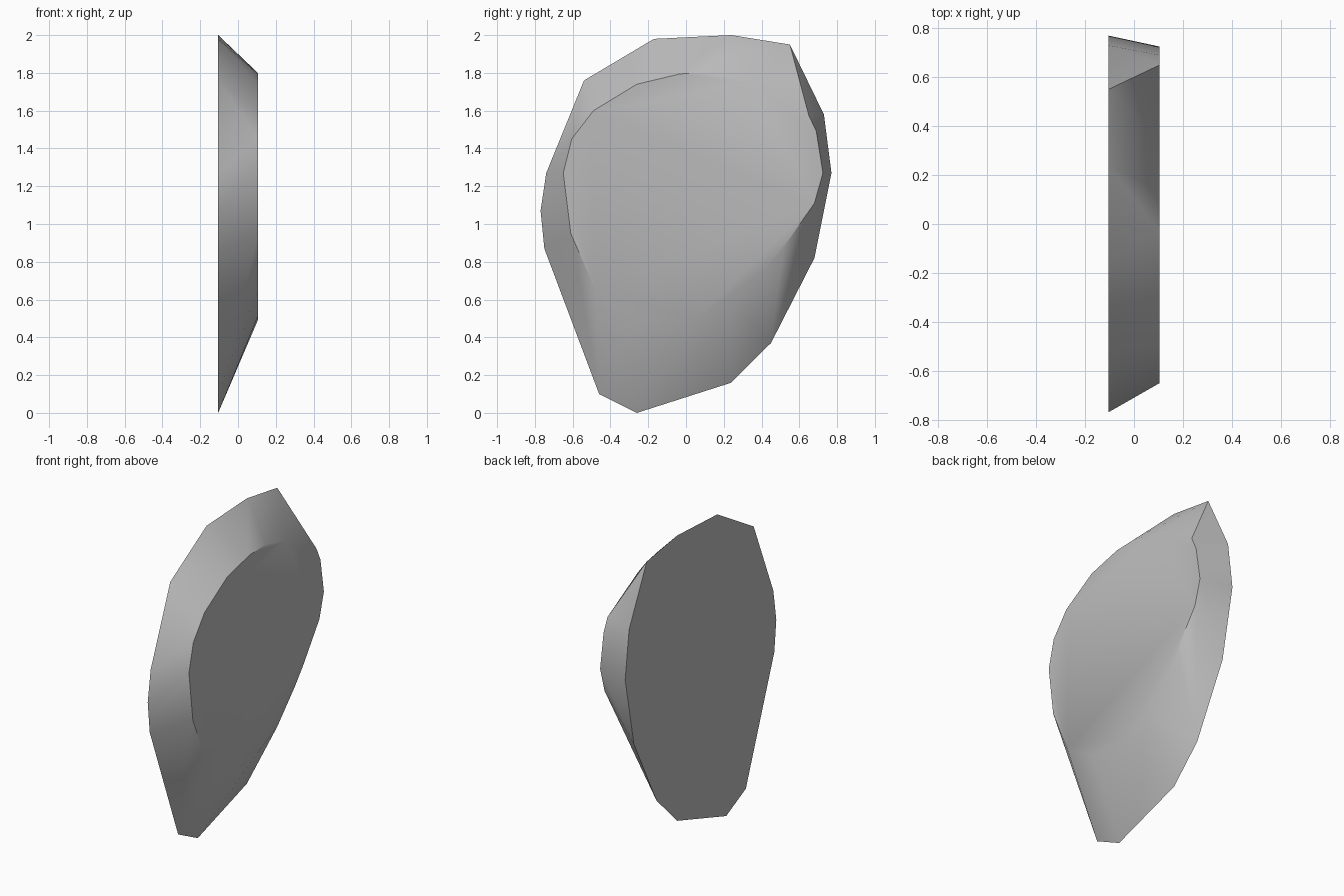
import bpy
import bmesh
import math

cube = bpy.data.objects.get("Cube")
if cube:
    bpy.data.objects.remove(cube, do_unlink=True)

HALF = 0.105

# Broad flat face outline (y, z)
broad = [(-0.17, 1.98), (0.24, 2.0), (0.55, 1.95), (0.73, 1.58), (0.77, 1.27),
         (0.68, 0.82), (0.45, 0.37), (0.24, 0.16), (-0.26, 0.0), (-0.46, 0.10),
         (-0.75, 0.87), (-0.77, 1.07), (-0.74, 1.27), (-0.54, 1.76)]

# Narrow flat face outline (y, z)
narrow = [(-0.26, 1.74), (-0.03, 1.795), (0.14, 1.8), (0.34, 1.745), (0.65, 1.575),
          (0.69, 1.49), (0.725, 1.27), (0.68, 1.11), (0.515, 0.875), (0.43, 0.77),
          (0.25, 0.58), (0.05, 0.49), (-0.25, 0.51), (-0.48, 0.65), (-0.61, 0.95),
          (-0.65, 1.27), (-0.605, 1.45), (-0.49, 1.60)]

# Stone colour
stone = bpy.data.materials.new("stone_grey")
stone.use_nodes = True
grey = (0.5, 0.5, 0.5, 1.0)
stone.diffuse_color = grey
stone.node_tree.nodes["Principled BSDF"].inputs["Base Color"].default_value = grey

# Chipped slab: faceted skin wrapped between the two outlines
bm = bmesh.new()
for x, outline in ((-HALF, broad), (HALF, narrow)):
    for y, z in outline:
        bm.verts.new((x, y, z))
bmesh.ops.convex_hull(bm, input=bm.verts[:])
bmesh.ops.dissolve_limit(bm, angle_limit=math.radians(0.5),
                         verts=bm.verts[:], edges=bm.edges[:])
bmesh.ops.recalc_face_normals(bm, faces=bm.faces[:])
mesh = bpy.data.meshes.new("stone_slab")
bm.to_mesh(mesh)
bm.free()
mesh.materials.append(stone)
slab = bpy.data.objects.new("stone_slab", mesh)
bpy.context.collection.objects.link(slab)

# Soft facets, crisp rims
bpy.ops.object.select_all(action='DESELECT')
slab.select_set(True)
bpy.context.view_layer.objects.active = slab
bpy.ops.object.shade_smooth_by_angle(angle=math.radians(40))
